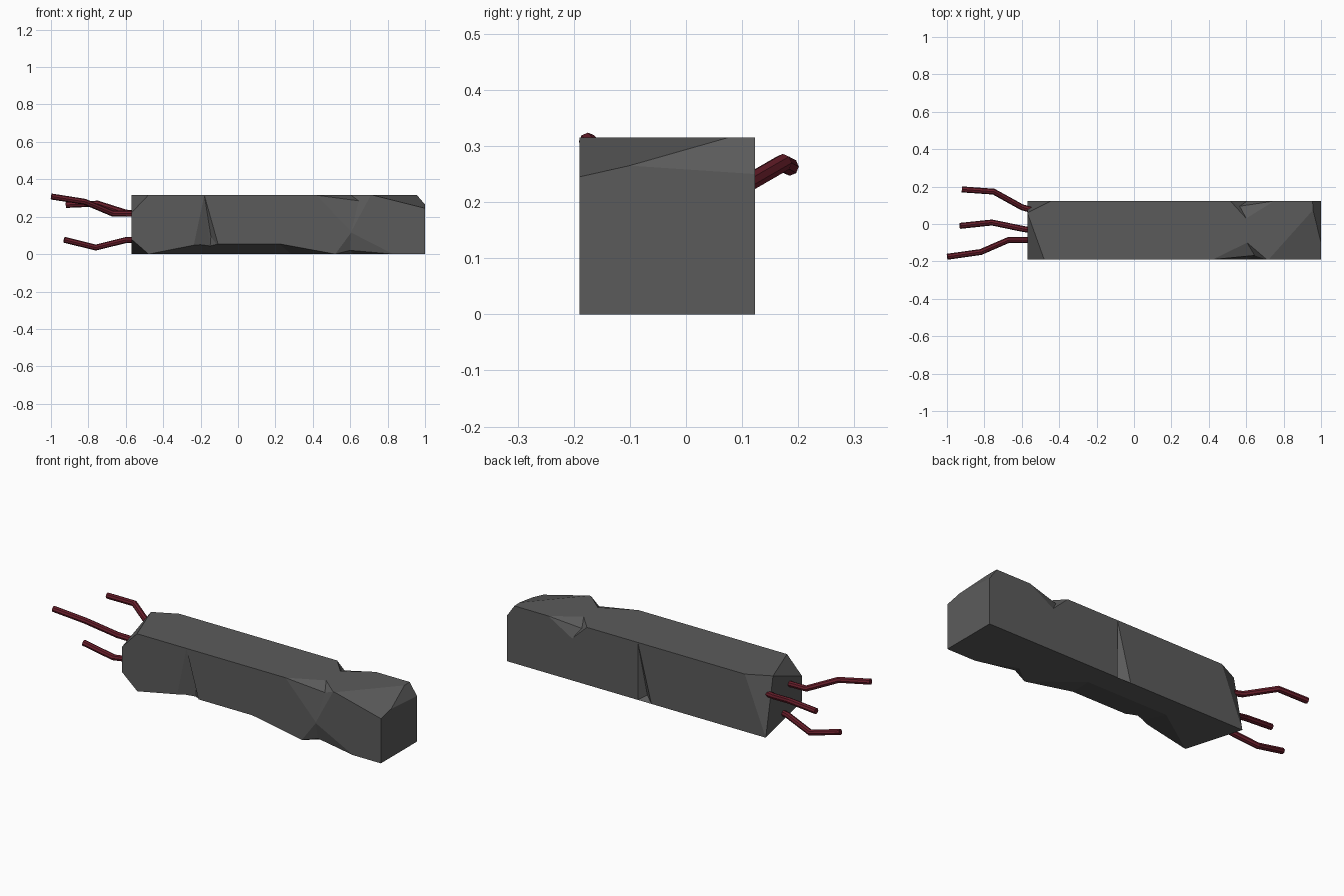
import bpy, bmesh
from mathutils import Vector

if "Cube" in bpy.data.objects:
    bpy.data.objects.remove(bpy.data.objects["Cube"])

def material(name, rgb):
    m = bpy.data.materials.new(name)
    m.diffuse_color = (*rgb, 1)
    m.use_nodes = True
    m.node_tree.nodes["Principled BSDF"].inputs["Base Color"].default_value = m.diffuse_color
    return m

concrete = material("dark concrete", (0.105, 0.105, 0.105))
rust = material("rusty red", (0.14, 0.013, 0.024))

X0, X1, Y0, Y1, Z1 = -0.57, 1.0, -0.19, 0.123, 0.315
CENTRE = Vector((0.2, -0.03, 0.15))

# Main block
bm = bmesh.new()
bmesh.ops.create_cube(bm, size=1)
for v in bm.verts:
    v.co = (X1 if v.co.x > 0 else X0, Y1 if v.co.y > 0 else Y0, Z1 if v.co.z > 0 else 0)

def chip(a, b, c):
    """Slice off the corner beyond the plane through three points."""
    a, b, c = Vector(a), Vector(b), Vector(c)
    n = (b - a).cross(c - a).normalized()
    if n.dot(CENTRE - a) > 0:
        n = -n
    bmesh.ops.bisect_plane(bm, geom=bm.verts[:] + bm.edges[:] + bm.faces[:], dist=1e-5,
                           plane_co=a, plane_no=n, clear_outer=True)
    bmesh.ops.holes_fill(bm, edges=[e for e in bm.edges if e.is_boundary], sides=0)
    bmesh.ops.recalc_face_normals(bm, faces=bm.faces[:])

# Broken corners at the rod end
top_mid, low_back = (X0, 0.06, Z1), (X0, Y1, 0)
chip((-0.443, Y1, Z1), top_mid, low_back)
chip((-0.48, Y0, Z1), (X0, Y0, 0.22), top_mid)
chip((-0.478, Y0, 0), (X0, Y0, 0.08), low_back)
# Worn corners at the plain end
chip((0.72, Y0, Z1), (X1, Y0, 0.245), (X1, Y1, Z1))
chip((0.955, Y1, Z1), (X1, Y1, 0.25), (X1, -0.1, 0.265))

mesh = bpy.data.meshes.new("concrete_block")
bm.to_mesh(mesh)
bm.free()
mesh.materials.append(concrete)
block = bpy.data.objects.new("concrete_block", mesh)
bpy.context.collection.objects.link(block)

def carve(points, out):
    """Remove the hull of the points, swept outward."""
    cb = bmesh.new()
    for p in points:
        cb.verts.new(p)
        cb.verts.new(Vector(p) + Vector(out))
    res = bmesh.ops.convex_hull(cb, input=cb.verts[:])
    junk = [g for g in res["geom_interior"] if isinstance(g, bmesh.types.BMVert)]
    bmesh.ops.delete(cb, geom=junk, context='VERTS')
    bmesh.ops.recalc_face_normals(cb, faces=cb.faces[:])
    cm = bpy.data.meshes.new("cutter")
    cb.to_mesh(cm)
    cb.free()
    cutter = bpy.data.objects.new("cutter", cm)
    cutter.hide_render = True
    bpy.context.collection.objects.link(cutter)
    mod = block.modifiers.new("cut", 'BOOLEAN')
    mod.operation, mod.solver, mod.object = 'DIFFERENCE', 'EXACT', cutter
    bpy.context.view_layer.update()
    dg = bpy.context.evaluated_depsgraph_get()
    new = bpy.data.meshes.new_from_object(block.evaluated_get(dg))
    block.modifiers.clear()
    if len(new.polygons) > 5:
        block.data = new
    bpy.data.objects.remove(cutter)

def dent(a, b, c, d, deep, out):
    """Push the middle of edge a-b inward to a point."""
    carve([a, b, c, deep], out)
    carve([a, b, d, deep], out)

# Scooped front bottom edge
carve([(-0.478, Y0, 0), (-0.2, Y0, 0.055), (0.22, Y0, 0.055), (0.52, Y0, 0),
       (0.285, 0, 0), (-0.2, 0, 0)], (0, -0.1, -0.1))
# Cracks on the front and back
carve([(-0.18, Y0, Z1), (-0.24, Y0, 0.03), (-0.1, Y0, 0.03), (-0.145, -0.155, 0.095),
       (-0.15, -0.15, 0.03)], (0, -0.1, -0.03))
carve([(0.206, Y1, Z1), (0.206, Y1, 0), (0.124, Y1, 0), (0.175, 0.085, 0.02)], (0, 0.1, -0.05))
# Dents in the long edges
dent((0.42, Y0, Z1), (0.71, Y0, Z1), (0.605, -0.1, Z1), (0.605, Y0, 0.12),
     (0.645, -0.168, 0.285), (0, -0.1, 0.1))
dent((0.515, Y1, Z1), (0.75, Y1, Z1), (0.6, 0.03, Z1), (0.605, Y1, 0.23),
     (0.565, 0.095, 0.285), (0, 0.1, 0.1))
dent((0.52, Y0, 0), (0.83, Y0, 0), (0.62, -0.11, 0), (0.605, Y0, 0.115),
     (0.6, -0.165, 0.02), (0, -0.1, -0.1))
block.data.name = "concrete_block"

# Bent reinforcing rods
rods = [
    [(-0.92, 0.185, 0.263), (-0.75, 0.173, 0.27), (-0.6, 0.09, 0.222), (-0.46, 0.05, 0.21)],
    [(-0.93, -0.01, 0.077), (-0.76, 0.008, 0.035), (-0.6, -0.025, 0.075), (-0.46, -0.05, 0.08)],
    [(-0.998, -0.175, 0.308), (-0.82, -0.15, 0.28), (-0.67, -0.085, 0.217), (-0.46, -0.085, 0.215)],
]
for i, path in enumerate(rods):
    cu = bpy.data.curves.new("rod_path", 'CURVE')
    cu.dimensions = '3D'
    cu.bevel_depth, cu.bevel_resolution, cu.use_fill_caps = 0.016, 2, True
    sp = cu.splines.new('POLY')
    sp.points.add(len(path) - 1)
    for pt, co in zip(sp.points, path):
        pt.co = (*co, 1)
    tmp = bpy.data.objects.new("rod_path", cu)
    bpy.context.collection.objects.link(tmp)
    bpy.context.view_layer.update()
    me = bpy.data.meshes.new_from_object(tmp.evaluated_get(bpy.context.evaluated_depsgraph_get()))
    bpy.data.objects.remove(tmp)
    me.materials.clear()
    me.materials.append(rust)
    rod = bpy.data.objects.new(f"bent_rod_{i + 1}", me)
    bpy.context.collection.objects.link(rod)
    for p in me.polygons:
        p.use_smooth = False
for p in block.data.polygons:
    p.use_smooth = False
